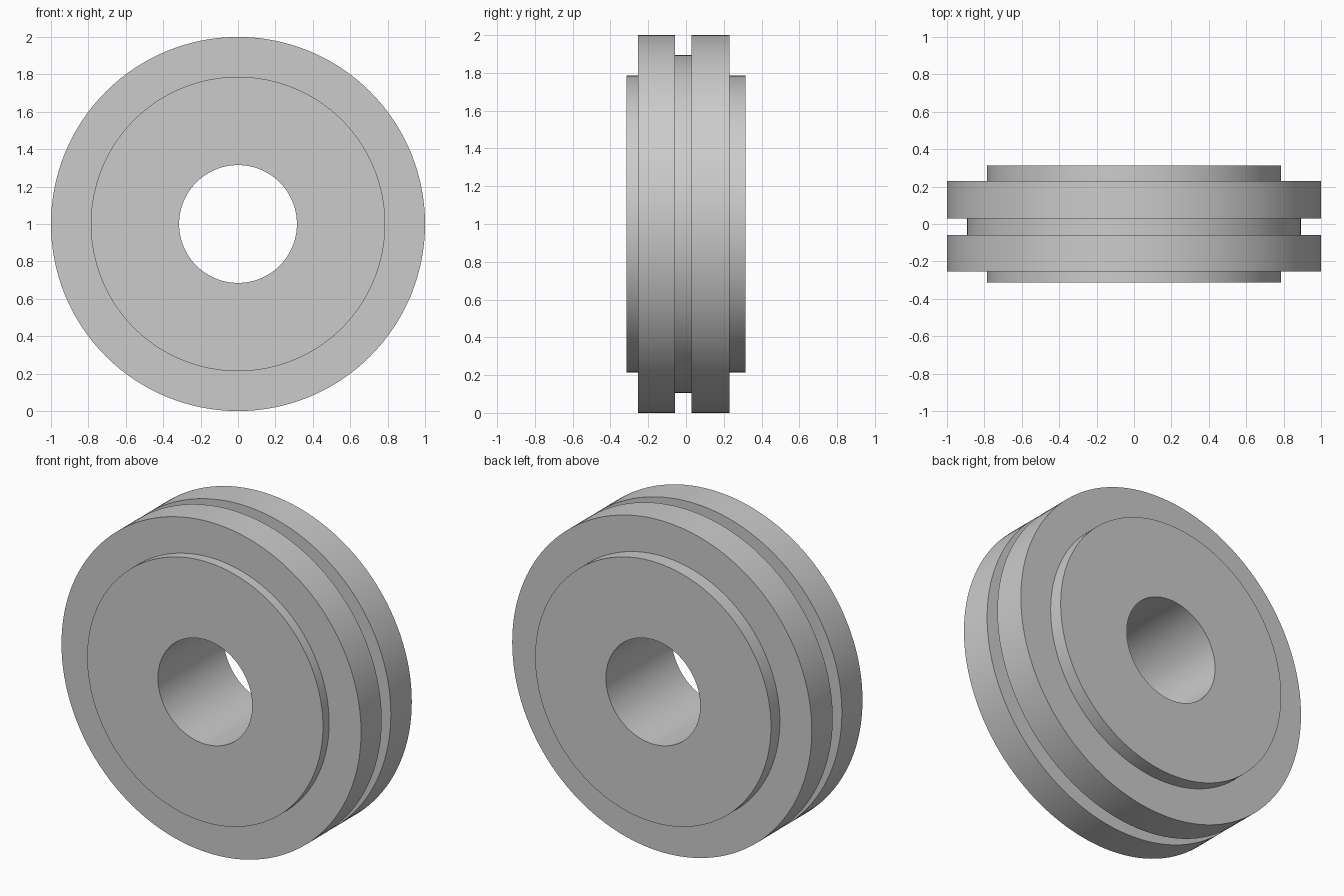
import bpy
import bmesh
import math
from mathutils import Matrix, Vector

cube = bpy.data.objects.get("Cube")
if cube:
    bpy.data.objects.remove(cube, do_unlink=True)

SEGMENTS = 128
BORE, HUB, GROOVE, RIM = 0.315, 0.787, 0.894, 1.0

# Closed cross-section of the roller as (radius, y), front to back
PROFILE = [
    (BORE, -0.314), (HUB, -0.314), (HUB, -0.255), (RIM, -0.255),
    (RIM, -0.058), (GROOVE, -0.058), (GROOVE, 0.029), (RIM, 0.029),
    (RIM, 0.229), (HUB, 0.229), (HUB, 0.314), (BORE, 0.314),
]


def make_material(name, rgb):
    mat = bpy.data.materials.new(name)
    mat.use_nodes = True
    colour = (*rgb, 1.0)
    mat.diffuse_color = colour
    mat.node_tree.nodes["Principled BSDF"].inputs["Base Color"].default_value = colour
    return mat


def lathe(name, profile, mat):
    """Revolve a closed profile about the y axis."""
    bm = bmesh.new()
    rings = []
    for i in range(SEGMENTS):
        turn = Matrix.Rotation(math.tau * i / SEGMENTS, 3, "Y")
        rings.append([bm.verts.new(turn @ Vector((r, y, 0))) for r, y in profile])
    n = len(profile)
    for i, ring in enumerate(rings):
        following = rings[(i + 1) % SEGMENTS]
        for j in range(n):
            k = (j + 1) % n
            bm.faces.new((ring[j], ring[k], following[k], following[j]))
    bmesh.ops.recalc_face_normals(bm, faces=bm.faces)
    mesh = bpy.data.meshes.new(name)
    bm.to_mesh(mesh)
    bm.free()
    mesh.materials.append(mat)
    obj = bpy.data.objects.new(name, mesh)
    bpy.context.collection.objects.link(obj)
    return obj


# Grooved roller with raised hub faces and a through bore
roller = lathe("grooved_roller", PROFILE, make_material("light grey", (0.6, 0.6, 0.6)))
roller.location.z = RIM

bpy.ops.object.select_all(action="DESELECT")
roller.select_set(True)
bpy.context.view_layer.objects.active = roller
bpy.ops.object.shade_smooth_by_angle(angle=math.radians(30))
